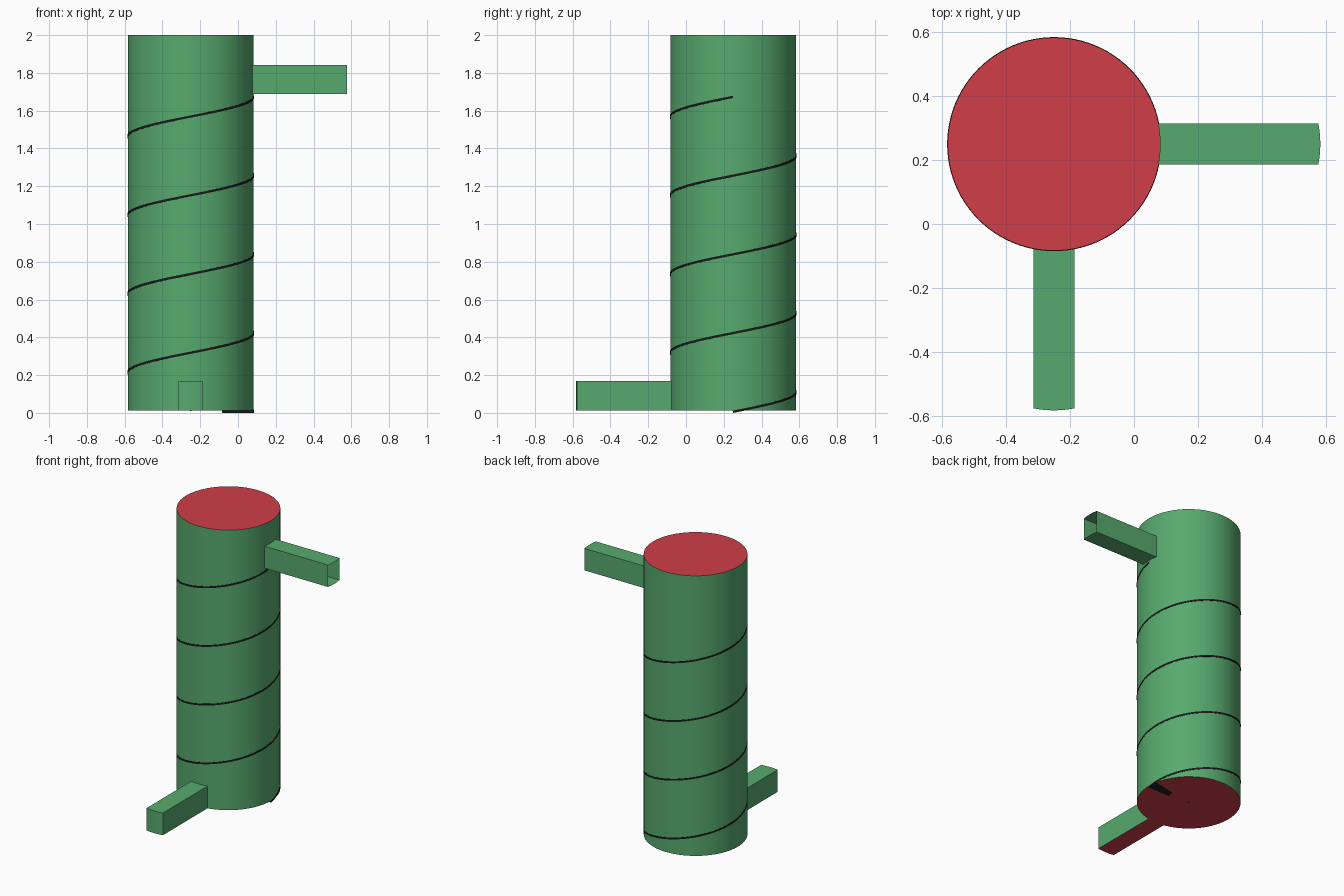
import bpy, bmesh, math

if "Cube" in bpy.data.objects:
    bpy.data.objects.remove(bpy.data.objects["Cube"])

CX, CY, R = -0.25, 0.25, 0.3333     # tower axis and radius
FLOOR, TOP, PITCH, TURNS = 0.0125, 2.0, 0.4167, 4


def material(name, rgb):
    m = bpy.data.materials.new(name)
    m.diffuse_color = (*rgb, 1)
    m.use_nodes = True
    m.node_tree.nodes["Principled BSDF"].inputs["Base Color"].default_value = m.diffuse_color
    return m


GREEN = material("green", (0.095, 0.40, 0.155))
RED = material("red", (0.64, 0.048, 0.066))
BLACK = material("black", (0.01, 0.01, 0.01))


def make_object(name, bm, mats, smooth=True):
    me = bpy.data.meshes.new(name)
    bm.to_mesh(me)
    bm.free()
    for m in mats:
        me.materials.append(m)
    ob = bpy.data.objects.new(name, me)
    bpy.context.collection.objects.link(ob)
    if smooth:
        bpy.ops.object.select_all(action='DESELECT')
        ob.select_set(True)
        bpy.context.view_layer.objects.active = ob
        bpy.ops.object.shade_smooth_by_angle(angle=math.radians(30))
    return ob


def cylinder(name, radius, z0, z1, sides, mats):
    bm = bmesh.new()
    bmesh.ops.create_cone(bm, cap_ends=True, segments=sides, radius1=radius,
                          radius2=radius, depth=z1 - z0)
    bmesh.ops.translate(bm, verts=bm.verts, vec=(CX, CY, (z0 + z1) / 2))
    bm.normal_update()
    for f in bm.faces:                       # caps take the last material
        f.material_index = len(mats) - 1 if abs(f.normal.z) > 0.5 else 0
    return make_object(name, bm, mats)


def duct(name, angle, z0, z1, closed, red_floor):
    """Square duct leaving the tower wall, its ends curved like the wall."""
    n, half = 8, 0.0645
    ca, sa = math.cos(angle), math.sin(angle)
    bm = bmesh.new()
    rows = []                                # [end][level] -> verts across width
    for shift in (-0.002, 0.5):
        levels = []
        for z in (z0, z1):
            row = []
            for i in range(n + 1):
                v = -half + 2 * half * i / n
                u = math.sqrt(R * R - v * v) + shift
                row.append(bm.verts.new((CX + u * ca - v * sa, CY + u * sa + v * ca, z)))
            levels.append(row)
        rows.append(levels)
    (a0, a1), (b0, b1) = rows
    floor = bm.faces.new(a0 + b0[::-1])
    floor.material_index = 1 if red_floor else 0
    bm.faces.new(a1[::-1] + b1)
    bm.faces.new((a0[0], b0[0], b1[0], a1[0]))
    bm.faces.new((b0[n], a0[n], a1[n], b1[n]))
    if closed:
        for i in range(n):
            bm.faces.new((b0[i], b0[i + 1], b1[i + 1], b1[i]))
    bm.normal_update()
    return make_object(name, bm, [GREEN, RED], smooth=False)


# Tower with red roof and floor
cylinder("tower", R, FLOOR, TOP, 128, [GREEN, RED])

# Thin centre pole, its foot just showing through the floor
cylinder("centre_pole", 0.005, FLOOR - 0.002, TOP - 0.02, 12, [BLACK])

# Spiral ramp winding up inside, its outer edge showing on the wall
bm = bmesh.new()
steps = 96 * TURNS
prev = first = None
for i in range(steps + 1):
    t = TURNS * i / steps
    a = 2 * math.pi * t
    ring = [bm.verts.new((CX + r * math.cos(a), CY + r * math.sin(a), PITCH * t + h))
            for r, h in ((0.1667, 0), (0.335, 0), (0.335, 0.0125), (0.1667, 0.0125))]
    if prev:
        for k in range(4):
            bm.faces.new((prev[k], prev[(k + 1) % 4], ring[(k + 1) % 4], ring[k]))
    else:
        first = ring
    prev = ring
bm.faces.new(first[::-1])
bm.faces.new(prev)
bmesh.ops.recalc_face_normals(bm, faces=bm.faces)
make_object("spiral_ramp", bm, [BLACK])

# Entrance duct low at the front, exit duct high on the right
duct("lower_duct", -math.pi / 2, FLOOR, 0.17, True, True)
duct("upper_duct", 0, 1.687, 1.843, False, False)
